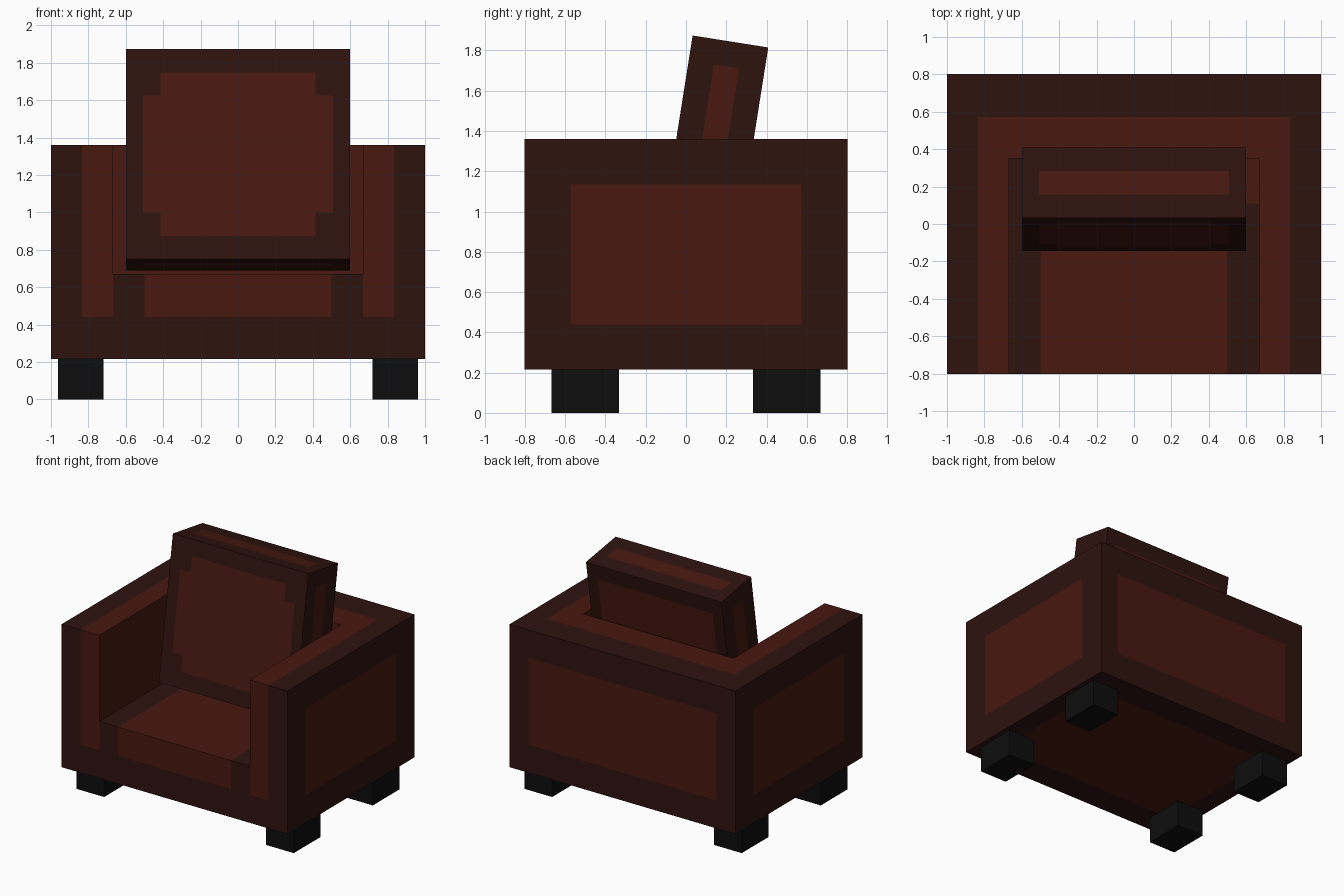
import bpy, bmesh, math
from mathutils import Vector

if "Cube" in bpy.data.objects:
    bpy.data.objects.remove(bpy.data.objects["Cube"])


def material(name, rgb):
    m = bpy.data.materials.new(name)
    m.diffuse_color = (*rgb, 1)
    m.use_nodes = True
    m.node_tree.nodes["Principled BSDF"].inputs["Base Color"].default_value = m.diffuse_color
    return m


TRIM = material("dark_trim", (0.027, 0.0065, 0.0047))
PANEL = material("red_panel", (0.065, 0.009, 0.0052))
LEG = material("black_leg", (0.004, 0.004, 0.004))


def block(name, lo, hi, mats, cuts=((), (), ()), paint=None):
    """Box split at the cut planes; paint(normal, centre) gives a slot, or None to drop a hidden face."""
    bm = bmesh.new()
    bmesh.ops.create_cube(bm, size=1)
    lo, hi = Vector(lo), Vector(hi)
    for v in bm.verts:
        v.co = Vector([(lo[i] + hi[i]) / 2 + v.co[i] * (hi[i] - lo[i]) for i in range(3)])
    for axis in range(3):
        normal = Vector([float(i == axis) for i in range(3)])
        for p in cuts[axis]:
            bmesh.ops.bisect_plane(bm, geom=bm.verts[:] + bm.edges[:] + bm.faces[:],
                                   dist=1e-5, plane_co=normal * p, plane_no=normal)
    bm.normal_update()
    if paint:
        hidden = []
        for f in bm.faces:
            slot = paint(f.normal, f.calc_center_median())
            if slot is None:
                hidden.append(f)
            else:
                f.material_index = slot
        bmesh.ops.delete(bm, geom=hidden, context='FACES')
    me = bpy.data.meshes.new(name)
    bm.to_mesh(me)
    bm.free()
    for m in mats:
        me.materials.append(m)
    ob = bpy.data.objects.new(name, me)
    bpy.context.collection.objects.link(ob)
    return ob


# Main dimensions
Z0, SEAT, TOP = 0.215, 0.67, 1.36
IN, BACK = 0.667, 0.35           # inner face of arms, front face of backrest
PX, PY, PZ0, PZ1 = 0.833, 0.573, 0.44, 1.135   # panel borders
FABRIC = [TRIM, PANEL]


def body_paint(n, c):
    x = abs(c.x)
    if n.z > 0.5:
        return int(x < PX and c.y < PY)
    if n.z < -0.5:
        return int(x < PX and abs(c.y) < PY)
    if n.y < -0.5:
        return int(x < PX and c.z > PZ0)
    if n.y > 0.5:
        return int(x < PX and PZ0 < c.z < PZ1)
    if n.x * c.x > 0:
        return int(abs(c.y) < PY and PZ0 < c.z < PZ1)
    return 1


def arm_paint(n, c):
    if n.x * c.x < -0.1 and (c.z < SEAT or c.y > BACK):
        return None
    return body_paint(n, c)


def back_paint(n, c):
    if abs(n.x) > 0.5 or (n.y < -0.5 and c.z < SEAT):
        return None
    return body_paint(n, c)


def seat_paint(n, c):
    if abs(n.x) > 0.5 or n.y > 0.5:
        return None
    if n.z > 0.5:
        return int((abs(c.x) < 0.5 and c.y < 0.11) or (c.x > 0.5 and c.y > 0.11))
    if n.y < -0.5:
        return int(abs(c.x) < 0.5 and c.z > PZ0)
    return body_paint(n, c)


# Arms
for side, s in (("left", -1), ("right", 1)):
    a, b = sorted((s * IN, s * 1.0))
    block(side + "_arm", (a, -0.803, Z0), (b, 0.803, TOP), FABRIC,
          ((s * PX,), (-PY, BACK, PY), (PZ0, SEAT, PZ1)), arm_paint)

# Backrest and seat
block("backrest", (-IN, BACK, Z0), (IN, 0.803, TOP), FABRIC,
      ((), (PY,), (PZ0, SEAT, PZ1)), back_paint)
block("seat", (-IN, -0.803, Z0), (IN, BACK, SEAT), FABRIC,
      ((-0.5, 0.5), (-PY, 0.11), (PZ0,)), seat_paint)

# Leaning back cushion, front panel has notched corners
W, D, H = 0.6, 0.38, 1.138
U, V = 2 * W / 13, H / 9


def cushion_paint(n, c):
    in_x, in_y, in_z = abs(c.x) < W - U, D / 3 < c.y < 2 * D / 3, V < c.z < H - V
    if abs(n.z) > 0.5:
        return int(in_x and in_y)
    if abs(n.x) > 0.5:
        return int(in_y and in_z)
    notch = n.y < 0 and abs(c.x) > W - 2 * U and not 2 * V < c.z < H - 2 * V
    return int(in_x and in_z and not notch)


cushion = block("back_cushion", (-W, 0, 0), (W, D, H), FABRIC,
                ((U - W, 2 * U - W, W - 2 * U, W - U), (D / 3, 2 * D / 3),
                 (V, 2 * V, H - 2 * V, H - V)), cushion_paint)
cushion.location = (0, -0.145, 0.75)
cushion.rotation_euler.x = math.radians(-9)

# Legs
for side, sx in (("left", -1), ("right", 1)):
    for end, sy in (("front", -1), ("back", 1)):
        x, y = sx * 0.84, sy * 0.5
        block(f"{end}_{side}_leg", (x - 0.122, y - 0.168, 0), (x + 0.122, y + 0.168, Z0), [LEG])
